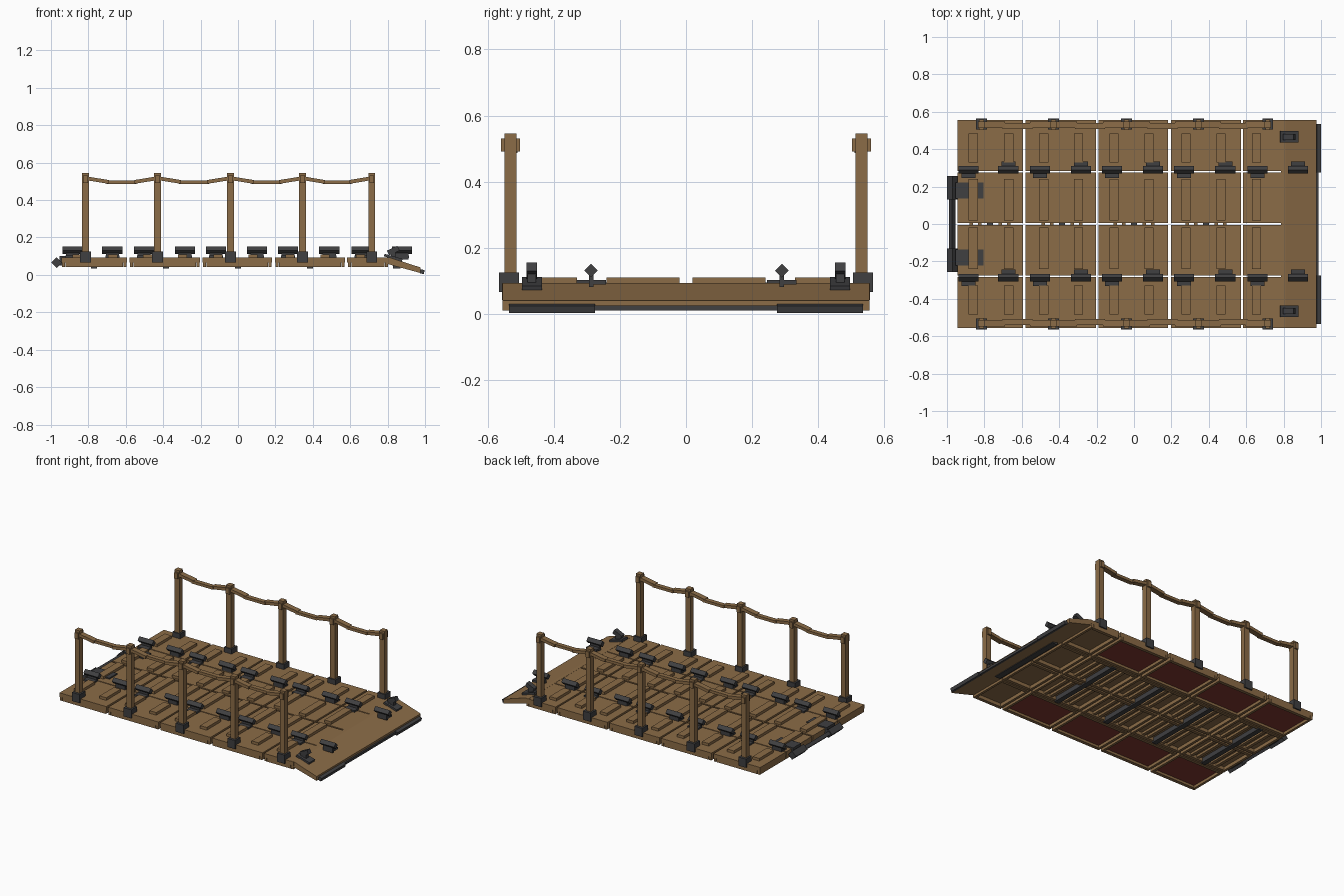
import bpy, bmesh, math
from mathutils import Matrix, Vector

cube = bpy.data.objects.get("Cube")
if cube:
    bpy.data.objects.remove(cube)


def material(name, rgb):
    m = bpy.data.materials.new(name)
    m.use_nodes = True
    m.diffuse_color = (*rgb, 1)
    m.node_tree.nodes["Principled BSDF"].inputs["Base Color"].default_value = (*rgb, 1)
    return m


WOOD = material("brown wood", (0.26, 0.15, 0.063))
IRON = material("dark iron", (0.05, 0.05, 0.053))
RED = material("dark red", (0.22, 0.04, 0.03))


def finish(name, bm, mat):
    me = bpy.data.meshes.new(name)
    bmesh.ops.recalc_face_normals(bm, faces=bm.faces)
    bm.to_mesh(me)
    bm.free()
    me.materials.append(mat)
    ob = bpy.data.objects.new(name, me)
    bpy.context.collection.objects.link(ob)
    return ob


def block(name, centre, size, mat, axis="X", angle=0):
    """Box with an optional turn about one axis."""
    bm = bmesh.new()
    m = (Matrix.Translation(centre) @ Matrix.Rotation(math.radians(angle), 4, axis)
         @ Matrix.Diagonal((*size, 1)))
    bmesh.ops.create_cube(bm, size=1, matrix=m)
    return finish(name, bm, mat)


def span(name, x, y, z, mat):
    """Box from its extents along each axis."""
    return block(name, [(a + b) / 2 for a, b in (x, y, z)],
                 [abs(b - a) for a, b in (x, y, z)], mat)


def beam(name, p, q, width, height, mat):
    """Bar between two points lying in a plane of constant y."""
    p, q = Vector(p), Vector(q)
    d = q - p
    return block(name, (p + q) / 2, (d.length, width, height), mat,
                 "Y", -math.degrees(math.atan2(d.z, d.x)))


def prism(name, profile, y0, y1, mat):
    """Side profile in x and z, extruded along y."""
    bm = bmesh.new()
    face = bm.faces.new([bm.verts.new((x, y0, z)) for x, z in profile])
    ext = bmesh.ops.extrude_face_region(bm, geom=[face])["geom"]
    bmesh.ops.translate(bm, vec=(0, y1 - y0, 0),
                        verts=[v for v in ext if isinstance(v, bmesh.types.BMVert)])
    return finish(name, bm, mat)


def panel(name, x, y):
    """Deck board on a rim frame, hollow underneath."""
    span(name, x, y, (0.065, 0.092), WOOD)
    r = 0.022
    for a, b in ((x[0], x[0] + r), (x[1] - r, x[1])):
        span(name + "_rim", (a + 0.003, b - 0.003), y, (0.042, 0.065), WOOD)
    for a, b in ((y[0], y[0] + r), (y[1] - r, y[1])):
        span(name + "_rim", (x[0] + r, x[1] - r), (a, b), (0.042, 0.065), WOOD)


# Deck sections: two inner and two outer panels each
SECTIONS = [(-0.943, -0.594), (-0.58, -0.203), (-0.191, 0.183), (0.197, 0.572), (0.584, 0.805)]
for i, x in enumerate(SECTIONS):
    for s in (-1, 1):
        panel("inner_deck", x, sorted((s * 0.006, s * 0.276)))
        outer = sorted((s * 0.283, s * 0.556))
        panel("outer_deck", x, outer)
        if i < 4:
            span("red_underside", (x[0] + 0.022, x[1] - 0.022),
                 (outer[0] + 0.022, outer[1] - 0.022), (0.058, 0.065), RED)
    # Underside joists, with an iron bar in the middle of each full section
    if i < 4:
        mid = -0.77 + 0.385 * i
        span("iron_crossbar", (mid - 0.017, mid + 0.017), (-0.27, 0.27), (0.034, 0.065), IRON)
        for off in (-0.1, -0.055, 0.055, 0.1):
            span("joist", (mid + off - 0.01, mid + off + 0.01), (-0.26, 0.26),
                 (0.05, 0.065), WOOD)

# Raised foot cleats
for x in (-0.86, -0.67, -0.482, -0.297, -0.107, 0.08, 0.278, 0.465, 0.655):
    for s in (-1, 1):
        for a, b in ((0.02, 0.24), (0.33, 0.483)):
            span("foot_cleat", (x - 0.025, x + 0.025), sorted((s * a, s * b)),
                 (0.09, 0.11), WOOD)

# Hinges along the joints, their plates on alternating sides
HINGES = (-0.885, -0.672, -0.502, -0.283, -0.118, 0.102, 0.268, 0.488, 0.66, 0.877)
for i, x in enumerate(HINGES):
    side = 1 if i % 2 else -1
    for y in (-0.287, 0.29):
        block("hinge_bar", (x, y, 0.131), (0.108, 0.029, 0.029), IRON, "X", 45)
        block("hinge_stem", (x, y, 0.104), (0.07, 0.014, 0.045), IRON)
        block("hinge_plate", (x, y + side * 0.022, 0.096), (0.075, 0.045, 0.014), IRON)

# Handrail posts, collars and sagging rails
POSTS = (-0.815, -0.43, -0.04, 0.345, 0.715)
for s in (-1, 1):
    y = s * 0.531
    for x in POSTS:
        block("post", (x, y, 0.306), (0.036, 0.036, 0.478), WOOD)
        block("post_collar", (x, s * 0.535, 0.096), (0.058, 0.06, 0.058), IRON)
    for a, b in zip(POSTS, POSTS[1:]):
        l, r = a + (b - a) * 0.32, a + (b - a) * 0.68
        beam("rail_left", (a, y, 0.517), (l, y, 0.497), 0.036, 0.02, WOOD)
        beam("rail_middle", (l - 0.01, y - s * 0.007, 0.496),
             (r + 0.01, y - s * 0.007, 0.496), 0.03, 0.018, WOOD)
        beam("rail_right", (r, y, 0.497), (b, y, 0.517), 0.036, 0.02, WOOD)
    for x in POSTS:
        block("rail_joint", (x, y, 0.511), (0.026, 0.058, 0.04), WOOD)

# Ramp with iron lip
prism("ramp", [(0.785, 0.093), (0.81, 0.093), (0.975, 0.04), (0.975, 0.01), (0.8, 0.058), (0.785, 0.058)],
      -0.555, 0.555, WOOD)
block("lip_rod", (0.979, 0, 0.018), (0.014, 0.7, 0.016), IRON)
span("ramp_underplate", (0.83, 0.87), (-0.27, 0.27), (0.035, 0.05), IRON)
for s in (-1, 1):
    block("ramp_lip", (0.985, s * 0.405, 0.017), (0.022, 0.26, 0.022), IRON, "Y", 15)
    # Ring brackets on the ramp
    y = s * 0.466
    block("ramp_bracket_plate", (0.83, y, 0.092), (0.1, 0.06, 0.014), IRON, "Y", 16)
    block("ramp_bracket_post", (0.83, y, 0.108), (0.026, 0.026, 0.03), IRON)
    block("ramp_bracket_head", (0.83, y, 0.13), (0.062, 0.032, 0.028), IRON, "Y", -25)

# Coupling bar at the far end, with straps
block("coupling_rod", (-0.972, 0, 0.066), (0.024, 0.5, 0.024), IRON, "Y", 45)
for s in (-1, 1):
    block("coupling_sleeve", (-0.97, s * 0.193, 0.066), (0.041, 0.125, 0.041), IRON, "Y", 45)
    span("coupling_strap", (-0.95, -0.805), sorted((s * 0.137, s * 0.222)), (0.088, 0.1), IRON)
    span("coupling_strap_end", (-0.955, -0.94), sorted((s * 0.137, s * 0.222)), (0.05, 0.1), IRON)
